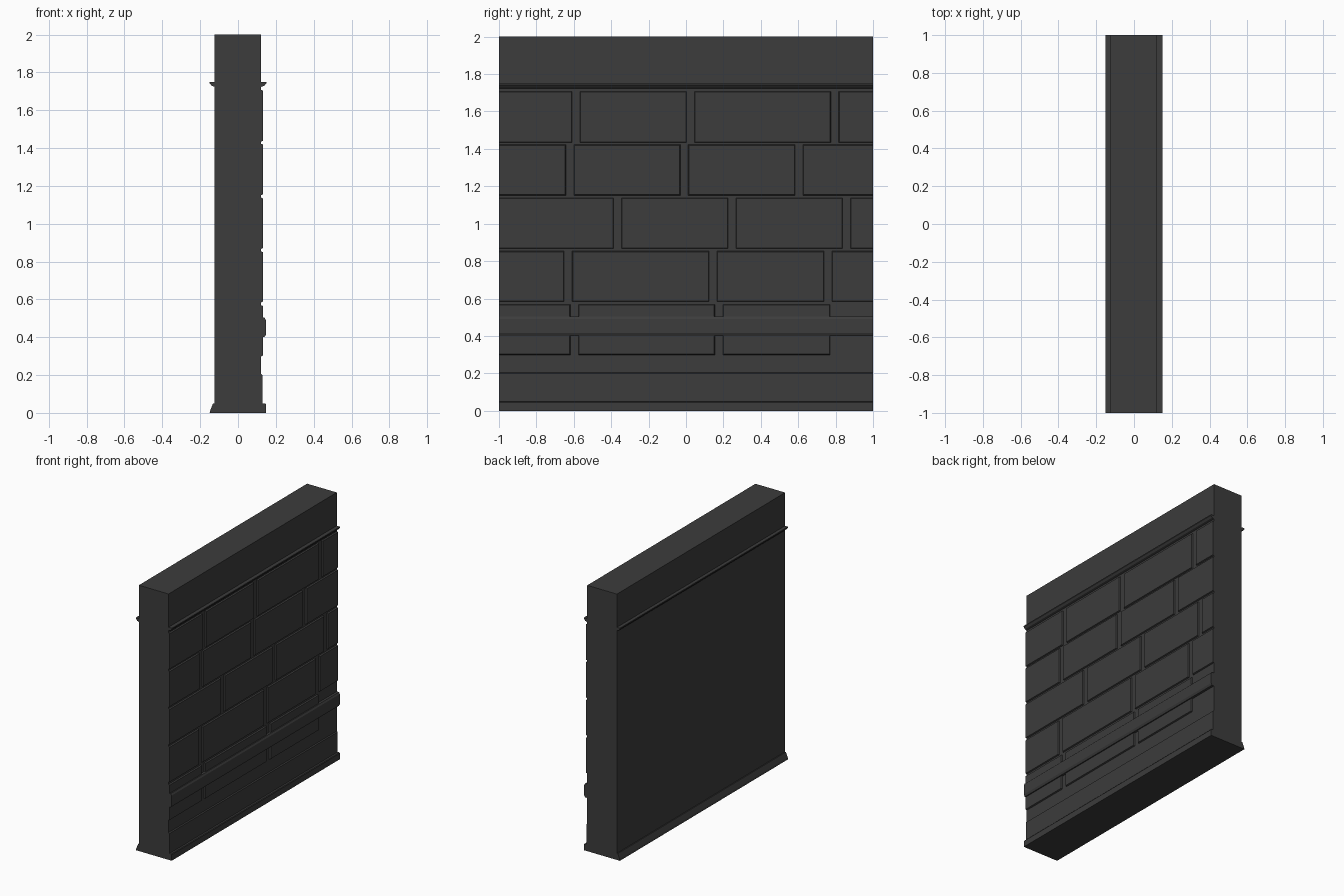
import bpy, bmesh

cube = bpy.data.objects.get("Cube")
if cube:
    bpy.data.objects.remove(cube, do_unlink=True)

stone = bpy.data.materials.new("charcoal stone")
stone.use_nodes = True
colour = (0.045, 0.045, 0.045, 1)
stone.diffuse_color = colour
stone.node_tree.nodes["Principled BSDF"].inputs["Base Color"].default_value = colour

FACE = 0.122      # mortar plane
BRICK = 0.132     # brick face
EDGE = 0.008      # brick chamfer


def finish(name, bm):
    bmesh.ops.recalc_face_normals(bm, faces=bm.faces)
    mesh = bpy.data.meshes.new(name)
    bm.to_mesh(mesh)
    bm.free()
    mesh.materials.append(stone)
    obj = bpy.data.objects.new(name, mesh)
    bpy.context.collection.objects.link(obj)
    return obj


def bridge(bm, a, b):
    """Close a solid between two matching loops of points."""
    a = [bm.verts.new(p) for p in a]
    b = [bm.verts.new(p) for p in b]
    bm.faces.new(a)
    bm.faces.new(b)
    for i in range(len(a)):
        j = (i + 1) % len(a)
        bm.faces.new((a[i], a[j], b[j], b[i]))


def moulding(name, profile):
    """Run an x-z profile along the whole wall."""
    bm = bmesh.new()
    bridge(bm, [(x, -1, z) for x, z in profile], [(x, 1, z) for x, z in profile])
    return finish(name, bm)


def add_brick(bm, y0, y1, z0, z1):
    # Chamfer every side except where the wall is cut off
    a = y0 if y0 <= -1 else y0 + EDGE
    b = y1 if y1 >= 1 else y1 - EDGE
    c, d = z0 + EDGE, z1 - EDGE
    root = FACE - 0.01
    bridge(bm,
           [(root, y0, z0), (root, y1, z0), (root, y1, z1), (root, y0, z1)],
           [(BRICK, a, c), (BRICK, b, c), (BRICK, b, d), (BRICK, a, d)])


# Wall slab
moulding("wall_core", [(-0.125, 0), (FACE, 0), (FACE, 2), (-0.125, 2)])

# Brick courses: bottom, top, centres of the upright joints, right-hand limit
courses = [
    (1.43, 1.712, (-0.588, 0.024, 0.795), 1),
    (1.147, 1.427, (-0.621, -0.009, 0.604), 1),
    (0.863, 1.142, (-0.366, 0.246, 0.858), 1),
    (0.58, 0.858, (-0.63, 0.144, 0.759), 1),
    (0.295, 0.573, (-0.597, 0.176), 0.775),
]
for n, (z0, z1, joints, limit) in enumerate(courses, 1):
    bm = bmesh.new()
    starts = [-1] + [j + 0.017 for j in joints]
    ends = [j - 0.017 for j in joints] + [limit]
    for y0, y1 in zip(starts, ends):
        add_brick(bm, y0, y1, z0, z1)
    finish(f"brick_course_{n}", bm)

# Lower plinth band
moulding("plinth", [(0.11, 0), (0.13, 0), (0.13, 0.2), (FACE, 0.205), (0.11, 0.205)])

# Rail across the bricks
moulding("rail", [(0.11, 0.4), (0.14, 0.4), (0.148, 0.415),
                  (0.148, 0.49), (0.14, 0.503), (0.11, 0.503)])

# Cornice on both faces
cornice = [(0.11, 1.75), (0.15, 1.75), (0.15, 1.742), (0.138, 1.728), (0.11, 1.72)]
for side, sign in (("left", 1), ("right", -1)):
    moulding(f"cornice_{side}", [(x * sign, z) for x, z in cornice])

# Skirtings: square on the brick face, sloped on the plain face
moulding("skirting_left", [(0.11, 0), (0.148, 0), (0.148, 0.045), (0.144, 0.05), (0.11, 0.05)])
moulding("skirting_right", [(-0.11, 0), (-0.15, 0), (-0.147, 0.012), (-0.132, 0.05), (-0.11, 0.05)])
